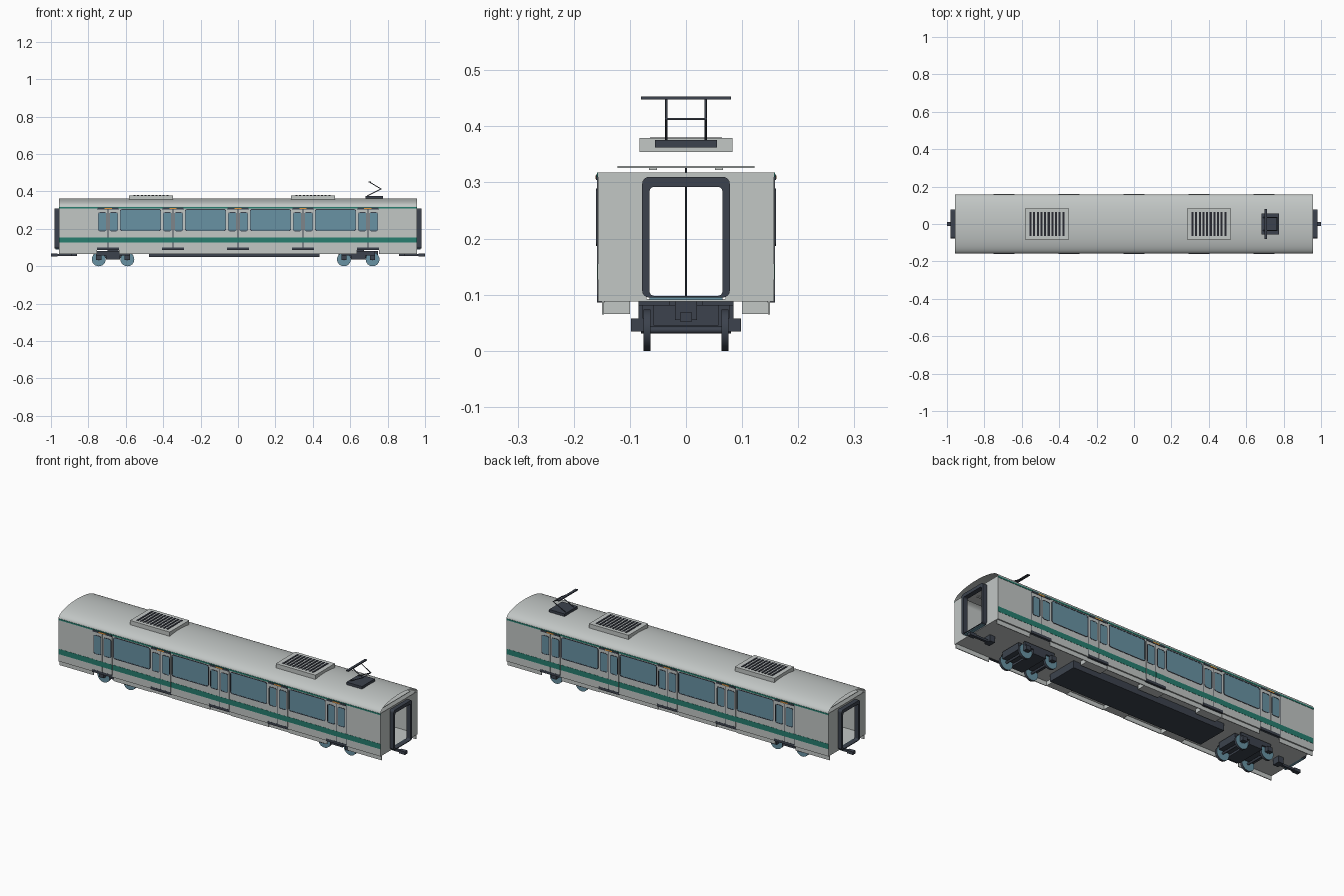
import bpy, bmesh, math
from mathutils import Vector, Matrix

cube = bpy.data.objects.get("Cube")
if cube:
    bpy.data.objects.remove(cube, do_unlink=True)


def material(name, r, g, b):
    m = bpy.data.materials.new(name)
    m.use_nodes = True
    m.diffuse_color = (r, g, b, 1)
    m.node_tree.nodes["Principled BSDF"].inputs["Base Color"].default_value = (r, g, b, 1)
    return m


GREY = material("body_grey", 0.54, 0.57, 0.56)
DARK = material("dark_slate", 0.045, 0.055, 0.075)
BLACK = material("vent_black", 0.02, 0.022, 0.03)
BLUE = material("glass_blue", 0.14, 0.29, 0.37)
GREEN = material("stripe_green", 0.02, 0.21, 0.16)
ORANGE = material("lamp_orange", 0.8, 0.33, 0.05)


def finish(bm, name, *mats):
    bmesh.ops.recalc_face_normals(bm, faces=bm.faces)
    me = bpy.data.meshes.new(name)
    bm.to_mesh(me)
    bm.free()
    for m in mats:
        me.materials.append(m)
    ob = bpy.data.objects.new(name, me)
    bpy.context.collection.objects.link(ob)
    return ob


def box(name, x, y, z, mat):
    """Box spanning the given (low, high) pairs."""
    bm = bmesh.new()
    bmesh.ops.create_cube(bm, size=1)
    for v in bm.verts:
        v.co = Vector([(p[0] + p[1]) / 2 + c * abs(p[1] - p[0])
                       for p, c in zip((x, y, z), v.co)])
    return finish(bm, name, mat)


def outline(c, z, w, h, r):
    """Rounded rectangle centred on (c, z)."""
    pts = []
    for k, (sx, sz) in enumerate([(1, 1), (-1, 1), (-1, -1), (1, -1)]):
        for i in range(5):
            a = math.pi / 2 * (k + i / 4)
            pts.append((c + sx * (w / 2 - r) + r * math.cos(a),
                        z + sz * (h / 2 - r) + r * math.sin(a)))
    return pts


def place(bm, pts, axis, d):
    return [bm.verts.new((d, u, v) if axis == "x" else (u, d, v)) for u, v in pts]


def plate(name, pts, axis, d0, d1, mat):
    bm = bmesh.new()
    a, b = place(bm, pts, axis, d0), place(bm, pts, axis, d1)
    bm.faces.new(a)
    bm.faces.new(b)
    for i in range(len(a)):
        bm.faces.new((a[i - 1], a[i], b[i], b[i - 1]))
    return finish(bm, name, mat)


def ring(name, outer, inner, axis, d0, d1, mat):
    bm = bmesh.new()
    loops = [place(bm, p, axis, d) for p, d in
             ((outer, d0), (outer, d1), (inner, d1), (inner, d0))]
    for k in range(4):
        a, b = loops[k - 1], loops[k]
        for i in range(len(a)):
            bm.faces.new((a[i - 1], a[i], b[i], b[i - 1]))
    return finish(bm, name, mat)


def cylinder(name, p, q, r, mats, seg=24):
    """Cylinder from p to q; end caps use the second material if given."""
    p, q = Vector(p), Vector(q)
    d = q - p
    bm = bmesh.new()
    rot = d.to_track_quat("Z", "Y").to_matrix().to_4x4()
    bmesh.ops.create_cone(bm, cap_ends=True, segments=seg, radius1=r, radius2=r,
                          depth=d.length, matrix=Matrix.Translation((p + q) / 2) @ rot)
    for f in bm.faces:
        if len(f.verts) > 4:
            f.material_index = len(mats) - 1
        else:
            f.smooth = True
    return finish(bm, name, *mats)


L, W, EAVE, RISE = 0.957, 0.157, 0.318, 0.045
DOORS = [k * 0.3475 for k in (-2, -1, 0, 1, 2)]
DW = 0.06  # half width of a doorway

# Roof shell, open at both ends
bm = bmesh.new()
rows = []
for i in range(33):
    a = math.pi * i / 32
    y, z = W * math.cos(a), EAVE + RISE * math.sin(a)
    rows.append([bm.verts.new((x, y, z)) for x in (-L, L)])
for a, b in zip(rows, rows[1:]):
    bm.faces.new((a[0], a[1], b[1], b[0])).smooth = True
roof = finish(bm, "roof", GREY)
if roof.data.polygons[16].normal.z < 0:
    roof.data.flip_normals()

# Floor and ceiling
box("floor", (-L, L), (-0.153, 0.153), (0.088, 0.092), GREY)
box("ceiling_panel", (-0.94, 0.94), (-0.122, 0.122), (0.326, 0.329), GREY)

# Side walls, doors and windows
for s in (-1, 1):
    def Y(a, b):
        return tuple(sorted((s * a, s * b)))

    box("side_wall", (-L, L), Y(0.153, W), (0.1, EAVE), GREY)
    box("waist_stripe", (-L, L), Y(W, 0.158), (0.127, 0.155), GREEN)
    box("eave_stripe", (-L, L), Y(W, 0.1585), (0.31, 0.318), GREEN)
    box("ceiling_lamp", (-0.9, 0.9), Y(0.052, 0.066), (0.322, 0.326), GREY)

    # Lower panels and skirts between doorways
    edges = [-L] + [d + t * DW for d in DOORS for t in (-1, 1)] + [L]
    for x0, x1 in zip(edges[::2], edges[1::2]):
        box("lower_panel", (x0, x1), Y(0.153, W), (0.088, 0.1), GREY)
        box("skirt", (x0, x1), Y(0.146, 0.15), (0.065, 0.09), GREY)

    # Large windows
    for a, b in zip(DOORS, DOORS[1:]):
        c = (a + b) / 2
        plate("window_glass", outline(c, 0.247, 0.214, 0.112, 0.01), "y", s * W, s * 0.1576, BLUE)
        ring("window_frame", outline(c, 0.247, 0.22, 0.118, 0.012),
             outline(c, 0.247, 0.212, 0.11, 0.009), "y", s * W, s * 0.1588, DARK)

    # Sliding doors
    for d in DOORS:
        box("door_gap", (d - DW, d + DW), Y(W, 0.1574), (0.1, 0.305), DARK)
        for t in (-1, 1):
            c = d + t * 0.03
            box("door_leaf", (c - 0.0285, c + 0.0285), Y(W, 0.1585), (0.1, 0.304), GREY)
            box("door_stripe", (c - 0.0285, c + 0.0285), Y(0.1585, 0.159), (0.127, 0.155), GREEN)
            plate("door_glass", outline(c, 0.238, 0.042, 0.098, 0.008), "y",
                  s * 0.1585, s * 0.159, BLUE)
            ring("door_window_frame", outline(c, 0.238, 0.046, 0.102, 0.01),
                 outline(c, 0.238, 0.04, 0.096, 0.007), "y", s * 0.1585, s * 0.16, DARK)
        box("door_lintel", (d - 0.056, d + 0.056), Y(W, 0.1605), (0.304, 0.314), DARK)
        box("door_lamp", (d - 0.02, d + 0.02), Y(0.1605, 0.1615), (0.306, 0.312), ORANGE)
        box("door_sill", (d - DW, d + DW), Y(0.145, 0.159), (0.086, 0.1), DARK)
        if abs(d) < 0.5:
            box("step_box", (d - DW, d + DW), Y(0.1, 0.148), (0.066, 0.088), GREY)

# End walls, gangways and couplers
for e in (-1, 1):
    def X(a, b):
        return tuple(sorted((e * a, e * b)))

    for s in (-1, 1):
        box("end_wall_side", X(0.953, L), tuple(sorted((s * 0.07, s * W))), (0.09, EAVE), GREY)
    box("end_wall_top", X(0.953, L), (-0.07, 0.07), (0.3, EAVE), GREY)
    ring("gangway_frame", outline(0, 0.2025, 0.156, 0.215, 0.012),
         outline(0, 0.195, 0.13, 0.194, 0.008), "x", e * 0.955, e * 0.98, DARK)
    box("gangway_threshold", X(0.95, 0.976), (-0.065, 0.065), (0.091, 0.097), BLUE)
    box("coupler_bar", X(0.86, 0.99), (-0.007, 0.007), (0.055, 0.066), DARK)
    box("coupler_head", X(0.965, 1.0), (-0.011, 0.011), (0.052, 0.068), DARK)
    box("coupler_mount", X(0.86, 0.89), (-0.02, 0.02), (0.055, 0.09), DARK)

# Interior grab poles
for d in DOORS:
    cylinder("grab_pole", (d, 0, 0.092), (d, 0, 0.326), 0.0015, [DARK], 8)

# Roof ventilation units
for c in (-0.4655, 0.4005):
    box("vent_unit", (c - 0.1175, c + 0.1175), (-0.083, 0.083), (0.354, 0.379), GREY)
    for i in range(10):
        x = c + (i - 4.5) * 0.0195
        box("vent_slat", (x - 0.0055, x + 0.0055), (-0.064, 0.064), (0.379, 0.3805), BLACK)

# Pantograph
box("pantograph_base", (0.683, 0.775), (-0.055, 0.055), (0.362, 0.376), DARK)
for s in (-1, 1):
    y = s * 0.035
    path = [(0.69, y, 0.376), (0.765, y, 0.413), (0.705, y, 0.449)]
    for p, q in zip(path, path[1:]):
        cylinder("pantograph_arm", p, q, 0.0022, [DARK], 8)
cylinder("pantograph_hinge", (0.765, -0.037, 0.413), (0.765, 0.037, 0.413), 0.002, [DARK], 8)
box("pantograph_head", (0.698, 0.712), (-0.08, 0.08), (0.448, 0.453), DARK)

# Underframe equipment box
box("underframe", (-0.475, 0.437), (-0.085, 0.085), (0.05, 0.09), DARK)

# Bogies
for c in (-0.668, 0.643):
    box("bogie_transom", (c - 0.038, c + 0.038), (-0.085, 0.085), (0.035, 0.082), DARK)
    box("bogie_frame", (c - 0.105, c + 0.105), (-0.058, 0.058), (0.045, 0.082), DARK)
    box("bogie_pivot", (c - 0.03, c + 0.03), (-0.03, 0.03), (0.08, 0.09), DARK)
    for s in (-1, 1):
        box("bogie_side_beam", (c - 0.09, c + 0.09), tuple(sorted((s * 0.077, s * 0.085))),
            (0.058, 0.082), DARK)
    for t in (-1, 1):
        x = c + t * 0.0765
        cylinder("axle", (x, -0.08, 0.037), (x, 0.08, 0.037), 0.006, [DARK], 12)
        for s in (-1, 1):
            cylinder("wheel", (x, s * 0.063, 0.037), (x, s * 0.076, 0.037), 0.037, [DARK, BLUE])
            box("axle_box", (x - 0.014, x + 0.014), tuple(sorted((s * 0.076, s * 0.098))),
                (0.034, 0.058), DARK)
